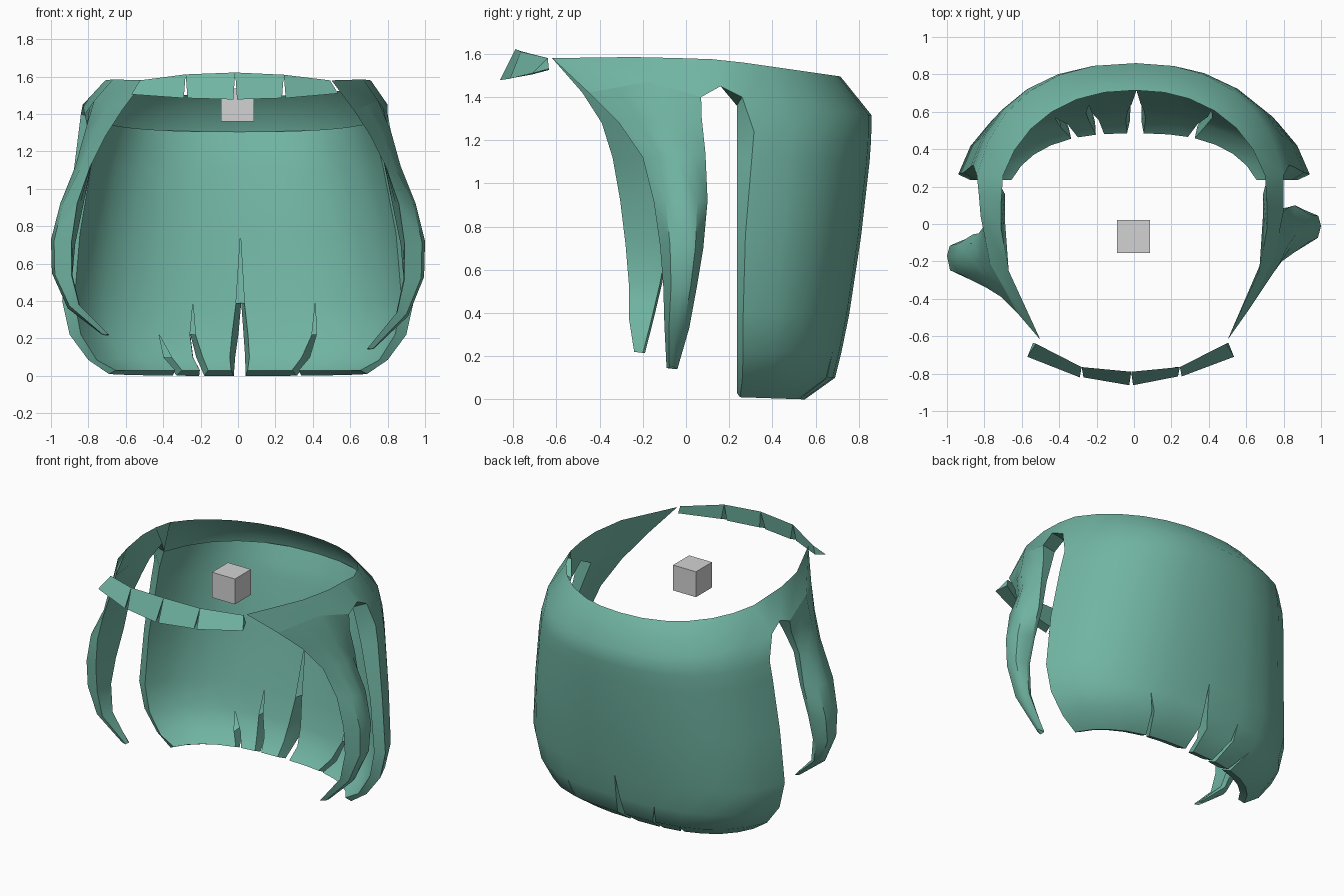
import bpy, bmesh, math

if "Cube" in bpy.data.objects:
    bpy.data.objects.remove(bpy.data.objects["Cube"])

def material(name, rgb):
    m = bpy.data.materials.new(name)
    m.diffuse_color = (*rgb, 1)
    m.use_nodes = True
    m.node_tree.nodes["Principled BSDF"].inputs["Base Color"].default_value = m.diffuse_color
    return m

GREEN = material("sea green", (0.165, 0.46, 0.365))
GREY = material("light grey", (0.65, 0.65, 0.65))

def sheet(bm, rows):
    """Quad sheet through rows of points."""
    grid = [[bm.verts.new(p) for p in r] for r in rows]
    for a, b in zip(grid, grid[1:]):
        for i in range(len(a) - 1):
            bm.faces.new((a[i], a[i + 1], b[i + 1], b[i]))

def finish(bm, name, mat):
    bmesh.ops.remove_doubles(bm, verts=bm.verts, dist=0.0008)
    bmesh.ops.dissolve_degenerate(bm, edges=bm.edges, dist=0.0005)
    bmesh.ops.recalc_face_normals(bm, faces=bm.faces)
    me = bpy.data.meshes.new(name)
    bm.to_mesh(me)
    bm.free()
    me.materials.append(mat)
    ob = bpy.data.objects.new(name, me)
    bpy.context.collection.objects.link(ob)
    bpy.ops.object.select_all(action='DESELECT')
    ob.select_set(True)
    bpy.context.view_layer.objects.active = ob
    bpy.ops.object.shade_smooth_by_angle(angle=math.radians(42))

# ---- back of the bob: rows of (side x, side z, back y, back z, side y, roundness, left widening)
OUTER = [(.70, 1.56, .715, 1.495, .26, 2.2, 0), (.80, 1.40, .86, 1.315, .26, 2.35, .04),
         (.83, 1.24, .857, 1.2, .315, 2.4, .03), (.855, 1.12, .85, 1.1, .305, 2.4, .02),
         (.91, .76, .81, .75, .275, 2.4, 0), (.94, .40, .755, .39, .265, 2.5, 0),
         (.90, .22, .72, .22, .265, 2.55, 0), (.80, .085, .69, .10, .26, 2.6, 0),
         (.69, .01, .55, .0, .25, 2.6, 0), (.655, .03, .485, .03, .235, 2.6, 0)]
INNER = [(.71, 1.36, .855, 1.305, .235, 2.4, .02), (.745, 1.24, .81, 1.2, .235, 2.4, .02),
         (.775, 1.12, .775, 1.1, .235, 2.4, .01), (.845, .76, .715, .75, .235, 2.4, 0),
         (.875, .40, .645, .39, .235, 2.5, 0), (.84, .22, .605, .22, .235, 2.6, 0),
         (.755, .085, .56, .10, .235, 2.6, 0), (.655, .03, .485, .03, .235, 2.6, 0)]

def back_point(row, u):
    x, zs, b, zb, y0, n, wide = row
    x += wide if u < 0 else 0
    th0 = math.asin((y0 / b) ** (n / 2))
    a = x / math.cos(th0) ** (2 / n)
    th = math.pi / 2 - min(abs(u), 1) * (math.pi / 2 - th0)
    y = b * math.sin(th) ** (2 / n)
    px = math.copysign(a * max(math.cos(th), 0) ** (2 / n), u)
    w = (y - y0) / (b - y0)
    return (px, y, zs + (zb - zs) * w)

bm = bmesh.new()
# strands between notches: (position, first open row, sub-columns to next notch)
cuts = [(-1, 0, 4), (-.315, 7, 1), (-.15, 6, 1), (.005, 5, 2), (.30, 6, 4), (1, 0, 0)]

def gap(i, k, width):
    first = cuts[i][1]
    return width * max(0, min(1, (k - first) / (8 - first))) if first else 0

for i in range(len(cuts) - 1):
    n = cuts[i][2]
    ends = []
    for layer, width, shift in ((OUTER, .014, 0), (INNER, .024, 2)):
        rows = []
        for k, row in enumerate(layer, shift):
            w = .024 if k == 9 else width
            a, b = cuts[i][0] + gap(i, k, w), cuts[i + 1][0] - gap(i + 1, k, w)
            rows.append([back_point(row, a + (b - a) * j / n) for j in range(n + 1)])
        sheet(bm, rows)
        ends.append(rows)
    # walls of the notches, joining the outer and inner layer
    for j, side in ((i, 0), (i + 1, -1)):
        k = cuts[j][1]
        if k:
            o = [r[side] for r in ends[0][k:9]]
            q = [r[side] for r in ends[1][k - 1:8]]
            q = q[:len(o) - 1] + [q[-1]]
            sheet(bm, [o, q])

# front walls of the back panel
for s in (-1, 1):
    o = [back_point(r, s) for r in OUTER[1:9]]
    q = [back_point(r, s) for r in INNER]
    sheet(bm, [o, q])

# ---- side panels with hanging locks: front, ridge and back point of each row
Y0 = .26
RIM = [(.50, -.62, 1.58), (.67, -.25, 1.585), (.71, -.03, 1.58), (.71, .12, 1.575), (.70, Y0, 1.56)]
ARCH = [(.80, .07, 1.40), (.80, .16, 1.45), (.80, Y0, 1.40)]
ARCH_IN = [(.69, .05, 1.40), (.69, .16, 1.455), (.71, .235, 1.36)]
LOCK = [[(.62, -.45, 1.42), (.75, -.18, 1.47), (.80, .07, 1.40)],
        [(.71, -.31, 1.28), (.82, -.12, 1.30), (.80, .073, 1.30)],
        [(.79, -.20, 1.12), (.87, -.05, 1.12), (.83, .09, 1.14)],
        [(.86, -.15, .92), (.95, -.02, .92), (.86, .10, .92)],
        [(.89, -.12, .71), (1.0, -.01, .72), (.90, .08, .70)],
        [(.89, -.105, .52), (.995, -.02, .53), (.92, .05, .52)],
        [(.85, -.10, .34), (.91, -.05, .32), (.87, .015, .33)],
        [(.69, -.09, .145), (.73, -.06, .15), (.70, -.04, .14)]]
WALL = [.11, .075, .05, .035, .03, .035, .025, .005]
SHIFT = [-.03, -.08, -.14, -.155, -.16, -.16, -.165, -.15]  # left lock hangs further forward

def mix(p, q, tx, ty):
    return (p[0] + (q[0] - p[0]) * tx, p[1] + (q[1] - p[1]) * ty, p[2] + (q[2] - p[2]) * ty)

for side in (1, -1):
    left = side < 0

    def place(p, k=None, wide=0.0):
        dy = SHIFT[k] if left and k is not None else 0
        dz = .075 * (k / 7) ** 4 if left and k else 0
        return (side * p[0] - (wide if left else 0), p[1] + dy, p[2] + dz)

    rim = [place(p) for p in RIM]
    arch = [place(ARCH[0], 0, .02), place(ARCH[1], None, .03), place(ARCH[2], None, .04)]
    arch_in = [place(ARCH_IN[0], 0), place(ARCH_IN[1]), place(ARCH_IN[2], None, .02)]
    front, mid = place(LOCK[0][0], 0), place(LOCK[0][1], 0, .02)
    mid_in = place((.69, -.18, 1.44), 0)
    sheet(bm, [rim, [front, mid] + arch])          # outside of the panel
    sheet(bm, [rim, [front, mid_in] + arch_in])    # inside of the panel
    sheet(bm, [arch, arch_in])                     # arch underside
    rows, inner, wall = [], [], []
    for k, (f, r, b) in enumerate(LOCK):
        bulge, reach = (.85, .3 if left else .42) if k > 2 else (.6, .5)
        row = [f, mix(f, r, bulge, reach), r, mix(b, r, bulge, .4), b]
        row = [place(p, k) for p in row]
        b_in = arch_in[0] if k == 0 else place((b[0] - WALL[k], b[1] - .01, b[2]), k)
        m_in = mid_in if k == 0 else tuple((p + q) / 2 for p, q in zip(row[0], b_in))
        rows.append(row)
        inner.append([row[0], m_in, b_in])
        wall.append([row[-1], b_in])
    rows[0] = [front, mix(front, mid, .5, .5), mid, mix(mid, arch[0], .5, .5), arch[0]]
    wall[0][0] = arch[0]
    for part in (rows, inner, wall):
        sheet(bm, part)
finish(bm, "bob_hair", GREEN)

# ---- fringe band at the front: (x, top y, top z, bottom y, bottom z)
FRINGE = [(-.57, -.64, 1.58, -.71, 1.505), (-.28, -.765, 1.612, -.82, 1.485),
          (-.015, -.79, 1.622, -.862, 1.478), (.245, -.765, 1.61, -.815, 1.485),
          (.535, -.64, 1.58, -.71, 1.51)]
bm = bmesh.new()
for a, b in zip(FRINGE, FRINGE[1:]):
    ends = []
    for p, s in ((a, 1), (b, -1)):
        tip = abs(p[0]) > .5
        t = (p[0] * (.92 if tip else 1), p[1], p[2])
        low = (p[0] + (0 if tip else s * .01), p[3], p[4])
        back = (low[0] + s * (.03 if tip else .012), low[1] + (.075 if tip else .05), low[2] + .02)
        bm.faces.new([bm.verts.new(q) for q in (t, low, back)])
        ends.append((t, low, back, t))
    sheet(bm, list(zip(*ends)))
finish(bm, "fringe", GREEN)

# ---- small block in the middle
bpy.ops.mesh.primitive_cube_add(size=.175, location=(-.003, -.067, 1.448))
block = bpy.context.object
block.name = "centre_block"
block.data.materials.append(GREY)
